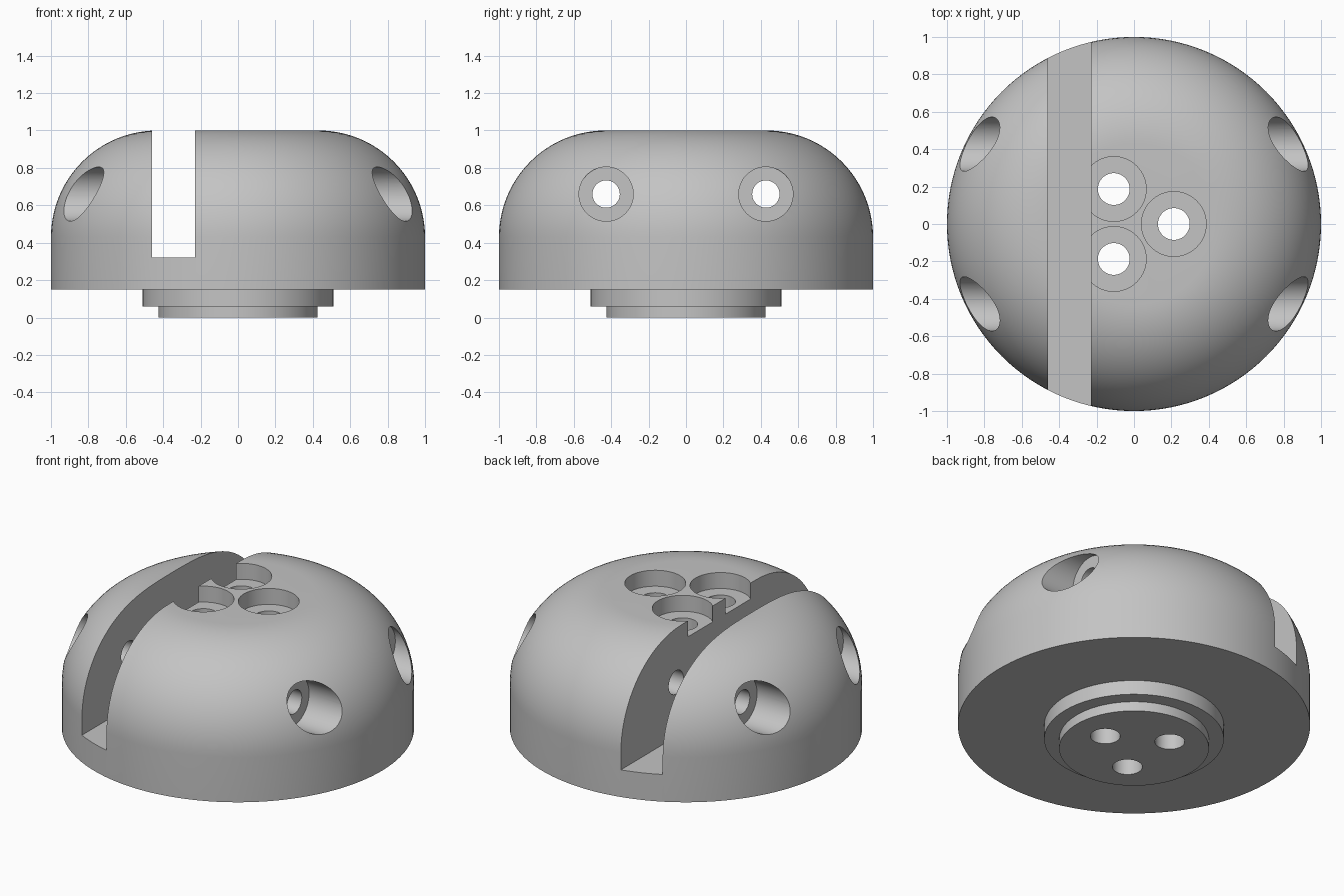
import bpy, math
from mathutils import Matrix

if "Cube" in bpy.data.objects:
    bpy.data.objects.remove(bpy.data.objects["Cube"], do_unlink=True)

grey = bpy.data.materials.new("plain grey")
grey.use_nodes = True
COLOUR = (0.55, 0.55, 0.55, 1)
grey.diffuse_color = COLOUR
grey.node_tree.nodes["Principled BSDF"].inputs["Base Color"].default_value = COLOUR


def lathe(name, profile, segments, matrix=Matrix()):
    """Closed solid turned about z from (radius, height) pairs, bottom to top."""
    verts, faces = [], []
    for r, z in profile:
        for i in range(segments):
            a = 2 * math.pi * i / segments
            verts.append((r * math.cos(a), r * math.sin(a), z))
    for k in range(len(profile) - 1):
        for i in range(segments):
            j = (i + 1) % segments
            lo, hi = k * segments, (k + 1) * segments
            faces.append((lo + i, lo + j, hi + j, hi + i))
    faces.append(tuple(reversed(range(segments))))
    faces.append(tuple(range(len(verts) - segments, len(verts))))
    mesh = bpy.data.meshes.new(name)
    mesh.from_pydata(verts, [], faces)
    mesh.transform(matrix)
    mesh.materials.append(grey)
    obj = bpy.data.objects.new(name, mesh)
    bpy.context.collection.objects.link(obj)
    return obj


# Domed body with a stepped boss underneath
SHOULDER, ROUND = 0.43, 0.57
profile = [(0.425, 0), (0.425, 0.06), (0.51, 0.06), (0.51, 0.15), (1, 0.15)]
for i in range(25):
    a = math.pi / 2 * i / 24
    profile.append((SHOULDER + ROUND * math.cos(a), SHOULDER + ROUND * math.sin(a)))
body = lathe("domed_body", profile, 128)

cutters = []

# Slot running front to back
bpy.ops.mesh.primitive_cube_add(size=1, location=(-0.345, 0, 0.82))
slot = bpy.context.object
slot.name = "slot_cutter"
slot.scale = (0.23, 3, 1)
slot.data.materials.append(grey)
cutters.append(slot)

# Three counterbored vertical holes
bore = [(0.085, -0.2), (0.085, 0.9), (0.173, 0.9), (0.173, 1.2)]
for x, y in ((0.213, 0), (-0.108, 0.187), (-0.108, -0.187)):
    cutters.append(lathe("vertical_bore_cutter", bore, 64, Matrix.Translation((x, y, 0))))

# Two cross holes, counterbored at both ends
half = [(0.073, 0.69), (0.145, 0.69), (0.145, 1.3)]
cross = [(r, -h) for r, h in reversed(half)] + half
for y in (-0.427, 0.427):
    place = Matrix.Translation((0, y, 0.66)) @ Matrix.Rotation(math.pi / 2, 4, "Y")
    cutters.append(lathe("cross_bore_cutter", cross, 64, place))

# Cut everything, then discard the cutters
bpy.ops.object.select_all(action="DESELECT")
body.select_set(True)
bpy.context.view_layer.objects.active = body
for cutter in cutters:
    cutter.hide_render = True
    mod = body.modifiers.new("cut", "BOOLEAN")
    mod.operation = "DIFFERENCE"
    mod.solver = "EXACT"
    mod.object = cutter
    bpy.ops.object.modifier_apply(modifier=mod.name)
for cutter in cutters:
    bpy.data.objects.remove(cutter, do_unlink=True)

bpy.ops.object.shade_smooth_by_angle(angle=math.radians(30))
